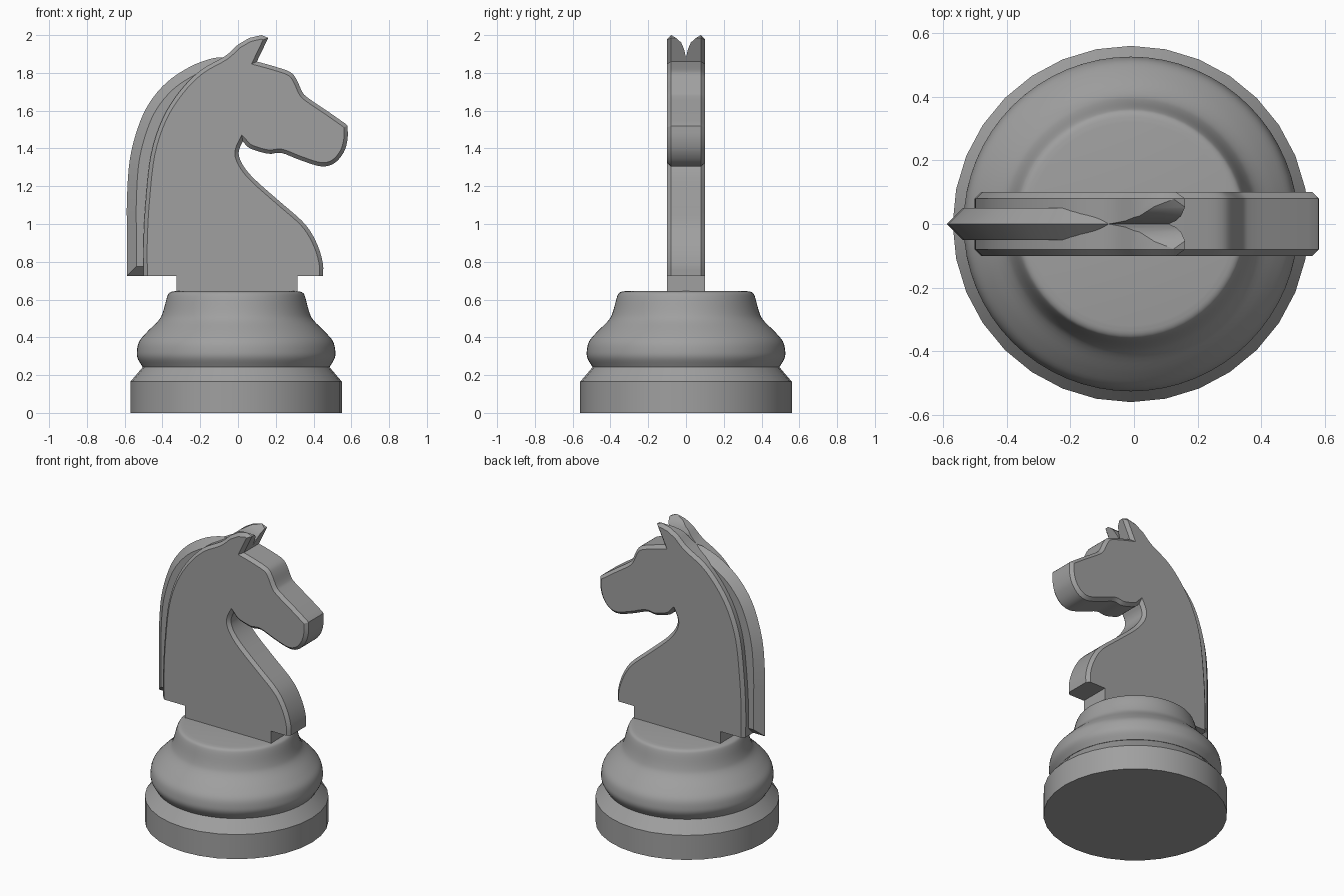
import bpy, bmesh, math
from mathutils import Vector

if "Cube" in bpy.data.objects:
    bpy.data.objects.remove(bpy.data.objects["Cube"])

grey = bpy.data.materials.new("grey")
grey.diffuse_color = (0.35, 0.35, 0.35, 1)
grey.use_nodes = True
grey.node_tree.nodes["Principled BSDF"].inputs["Base Color"].default_value = grey.diffuse_color


def finish(name, bm, angle=30):
    bmesh.ops.recalc_face_normals(bm, faces=bm.faces[:])
    me = bpy.data.meshes.new(name)
    bm.to_mesh(me)
    bm.free()
    me.materials.append(grey)
    ob = bpy.data.objects.new(name, me)
    bpy.context.collection.objects.link(ob)
    bpy.ops.object.select_all(action='DESELECT')
    ob.select_set(True)
    bpy.context.view_layer.objects.active = ob
    if angle:
        bpy.ops.object.shade_smooth_by_angle(angle=math.radians(angle))
    return ob


def spline(pts, n=4):
    """Smooth curve through 2D points."""
    p = [Vector(q) for q in pts]
    p = [p[0] * 2 - p[1]] + p + [p[-1] * 2 - p[-2]]
    out = []
    for a, b, c, d in zip(p, p[1:], p[2:], p[3:]):
        for i in range(n):
            t = i / n
            out.append(0.5 * (2 * b + (c - a) * t + (2 * a - 5 * b + 4 * c - d) * t * t
                              + (3 * b - a - 3 * c + d) * t ** 3))
    return out + [p[-2]]


def lathe(name, profile, sides, cx=-0.01):
    bm = bmesh.new()
    rings = [[bm.verts.new((cx + r * math.cos(2 * math.pi * i / sides),
                            r * math.sin(2 * math.pi * i / sides), z))
              for i in range(sides)] for r, z in profile]
    for lo, hi in zip(rings, rings[1:]):
        for i in range(sides):
            j = (i + 1) % sides
            bm.faces.new((lo[i], lo[j], hi[j], hi[i]))
    bm.faces.new(rings[0])
    bm.faces.new(rings[-1])
    return finish(name, bm)


def prism(bm, pts, axis_vec):
    """Extrude a closed loop of 3D points."""
    face = bm.faces.new([bm.verts.new(p) for p in pts])
    new = bmesh.ops.extrude_face_region(bm, geom=[face])["geom"]
    bmesh.ops.translate(bm, vec=axis_vec,
                        verts=[v for v in new if isinstance(v, bmesh.types.BMVert)])


# Base: chamfered plinth and rounded collar
lathe("plinth", [(0.56, 0), (0.56, 0.165), (0.492, 0.245)], 32)
lathe("collar", spline([(0.495, 0.243), (0.522, 0.29), (0.525, 0.33), (0.512, 0.38),
                        (0.47, 0.43), (0.41, 0.49), (0.387, 0.535), (0.365, 0.615),
                        (0.35, 0.638), (0.32, 0.645)]), 64)

# Horse outline, split at its sharp corners
chest = [(0.45, 0.725), (0.45, 0.785), (0.43, 0.865), (0.39, 0.95), (0.335, 1.02),
         (0.22, 1.12), (0.09, 1.235), (0.03, 1.305), (0.005, 1.36), (0.008, 1.40),
         (0.025, 1.437)]
jaw = [(0.025, 1.437), (0.065, 1.40), (0.16, 1.372), (0.23, 1.376), (0.33, 1.338),
       (0.44, 1.305), (0.51, 1.322), (0.56, 1.38), (0.58, 1.45), (0.58, 1.52)]
brow = [(0.57, 1.53), (0.47, 1.60), (0.37, 1.668), (0.34, 1.70), (0.31, 1.765),
        (0.275, 1.805), (0.19, 1.835), (0.10, 1.86)]
ear = [(0.16, 1.985), (0.125, 2.0), (0.06, 1.985), (0.0, 1.95)]
back = [(0.0, 1.95), (-0.07, 1.888), (-0.2, 1.812), (-0.31, 1.70), (-0.4, 1.555),
        (-0.46, 1.37), (-0.488, 1.13), (-0.5, 0.92), (-0.5, 0.725)]
outline = (spline(chest) + spline(jaw)[1:] + spline(brow) + [Vector(p) for p in ear]
           + spline(back)[1:])
neck = [(-0.325, 0.725), (-0.325, 0.64), (0.315, 0.64), (0.315, 0.725)]
loop = outline + [Vector(p) for p in neck]

bm = bmesh.new()
prism(bm, [(p.x, -0.1, p.y) for p in loop], (0, 0.2, 0))
# Chamfer both side rims, leaving the underside square
rim = [e for e in bm.edges
       if abs(e.verts[0].co.y - e.verts[1].co.y) < 1e-4
       and max(v.co.z for v in e.verts) > 0.73]
bmesh.ops.bevel(bm, geom=rim, offset=0.02, offset_type='OFFSET', segments=1,
                affect='EDGES', clamp_overlap=False)
horse = finish("horse_body", bm, 0)

# Curved notch that separates the two ears
half = [(0.01, 1.925), (0.025, 1.96), (0.05, 1.983), (0.08, 2.001), (0.08, 2.1)]
notch = [(0, 1.88)] + half + [(-y, z) for y, z in reversed(half)]
bm = bmesh.new()
prism(bm, [(-0.3, y, z) for y, z in notch], (0.6, 0, 0))
cutter = finish("ear_cutter", bm, 0)
cutter.hide_render = True

mod = horse.modifiers.new("ears", 'BOOLEAN')
mod.operation = 'DIFFERENCE'
mod.solver = 'EXACT'
mod.object = cutter
bpy.ops.object.select_all(action='DESELECT')
horse.select_set(True)
bpy.context.view_layer.objects.active = horse
bpy.ops.object.modifier_apply(modifier=mod.name)
bpy.data.objects.remove(cutter)
bpy.ops.object.shade_smooth_by_angle(angle=math.radians(28))

# Mane: knife-edged ridge sunk into the back of the neck
ridge = spline([(-0.588, 0.725), (-0.588, 0.93), (-0.588, 1.13), (-0.573, 1.34), (-0.53, 1.51),
                (-0.47, 1.64), (-0.375, 1.752), (-0.255, 1.832), (-0.15, 1.873),
                (-0.08, 1.882), (0.0, 1.87)])
bm = bmesh.new()
rings = []
for i, p in enumerate(ridge):
    t = ridge[min(i + 1, len(ridge) - 1)] - ridge[max(i - 1, 0)]
    n = Vector((t.y, -t.x)).normalized()
    s, d = p + n * 0.05, p + n * 0.13
    up = 0.05 if i == 0 else 0
    rings.append([bm.verts.new(v) for v in (
        (p.x, 0, p.y), (s.x, 0.05, s.y + up), (d.x, 0.05, d.y + up),
        (d.x, 0, d.y), (d.x, -0.05, d.y + up), (s.x, -0.05, s.y + up))])
for a, b in zip(rings, rings[1:]):
    for i in range(6):
        j = (i + 1) % 6
        bm.faces.new((a[i], a[j], b[j], b[i]))
a = rings[0]
bm.faces.new((a[0], a[1], a[2], a[3]))
bm.faces.new((a[0], a[3], a[4], a[5]))
bm.faces.new(rings[-1])
finish("mane", bm)
